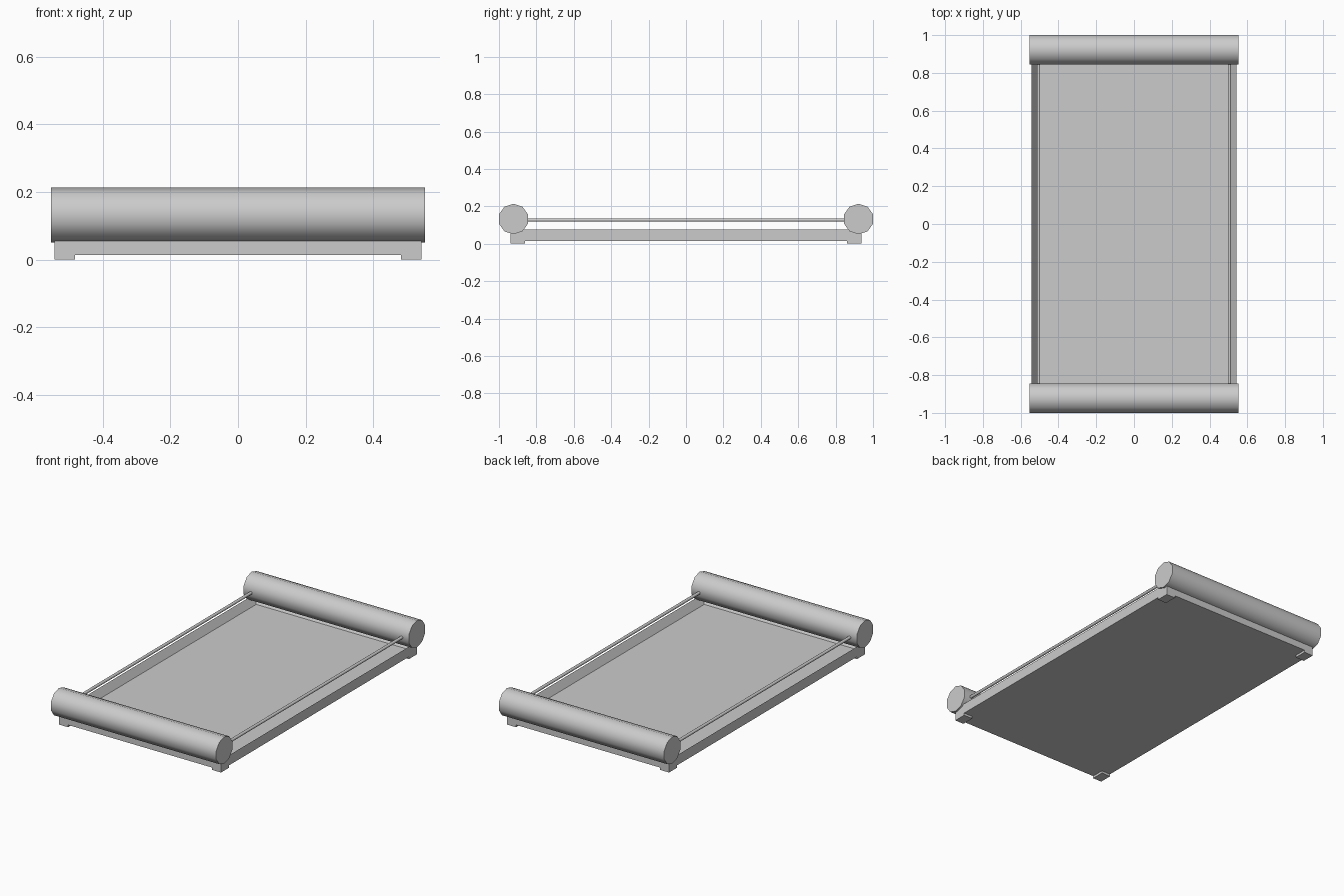
import bpy, bmesh, math
from mathutils import Vector, Matrix

cube = bpy.data.objects.get("Cube")
if cube:
    bpy.data.objects.remove(cube, do_unlink=True)

GREY = (0.6, 0.6, 0.6, 1)
grey = bpy.data.materials.new("plain_grey")
grey.use_nodes = True
grey.diffuse_color = GREY
grey.node_tree.nodes["Principled BSDF"].inputs["Base Color"].default_value = GREY


def finish(name, bm, smooth=False):
    bmesh.ops.recalc_face_normals(bm, faces=bm.faces[:])
    mesh = bpy.data.meshes.new(name)
    bm.to_mesh(mesh)
    bm.free()
    mesh.materials.append(grey)
    obj = bpy.data.objects.new(name, mesh)
    bpy.context.collection.objects.link(obj)
    if smooth:
        bpy.ops.object.select_all(action="DESELECT")
        obj.select_set(True)
        bpy.context.view_layer.objects.active = obj
        bpy.ops.object.shade_smooth_by_angle(angle=math.radians(50))
    return obj


def box(low, high):
    low, high = Vector(low), Vector(high)
    bm = bmesh.new()
    place = Matrix.Translation((low + high) / 2) @ Matrix.Diagonal((*(high - low), 1))
    bmesh.ops.create_cube(bm, size=1, matrix=place)
    return bm


def bar(name, start, end, radius, sides):
    """Regular prism between two points, with a corner pointing straight up."""
    start, end = Vector(start), Vector(end)
    axis = (end - start).normalized()
    across = axis.cross(Vector((0, 0, 1)))
    bm = bmesh.new()
    ring = []
    for i in range(sides):
        a = math.tau * i / sides
        offset = across * math.sin(a) + Vector((0, 0, math.cos(a)))
        ring.append(bm.verts.new(start + offset * radius))
    cap = bm.faces.new(ring)
    grown = bmesh.ops.extrude_face_region(bm, geom=[cap], use_keep_orig=True)
    moved = [g for g in grown["geom"] if isinstance(g, bmesh.types.BMVert)]
    bmesh.ops.translate(bm, verts=moved, vec=end - start)
    return finish(name, bm, smooth=True)


# Shallow tray with a recessed floor
bm = box((-0.543, -0.938, 0.014), (0.543, 0.938, 0.075))
top = max(bm.faces, key=lambda f: f.calc_center_median().z)
bmesh.ops.inset_region(bm, faces=[top], thickness=0.04)
bmesh.ops.translate(bm, verts=top.verts[:], vec=(0, 0, -0.045))
finish("tray", bm)

# Corner feet
for sx, side in ((1, "left"), (-1, "right")):
    for sy, end in ((-1, "front"), (1, "back")):
        xs = sorted((sx * 0.483, sx * 0.543))
        ys = sorted((sy * 0.86, sy * 0.938))
        finish(f"{end}_{side}_foot", box((xs[0], ys[0], 0), (xs[1], ys[1], 0.014)))

# End rollers
for sy, end in ((-1, "front"), (1, "back")):
    y = sy * 0.9225
    bar(f"{end}_roller", (-0.554, y, 0.132), (0.554, y, 0.132), 0.0815, 10)

# Side rods joining the rollers
for sx, side in ((1, "left"), (-1, "right")):
    x = sx * 0.505
    bar(f"{side}_rod", (x, -0.9, 0.127), (x, 0.9, 0.127), 0.009, 10)
